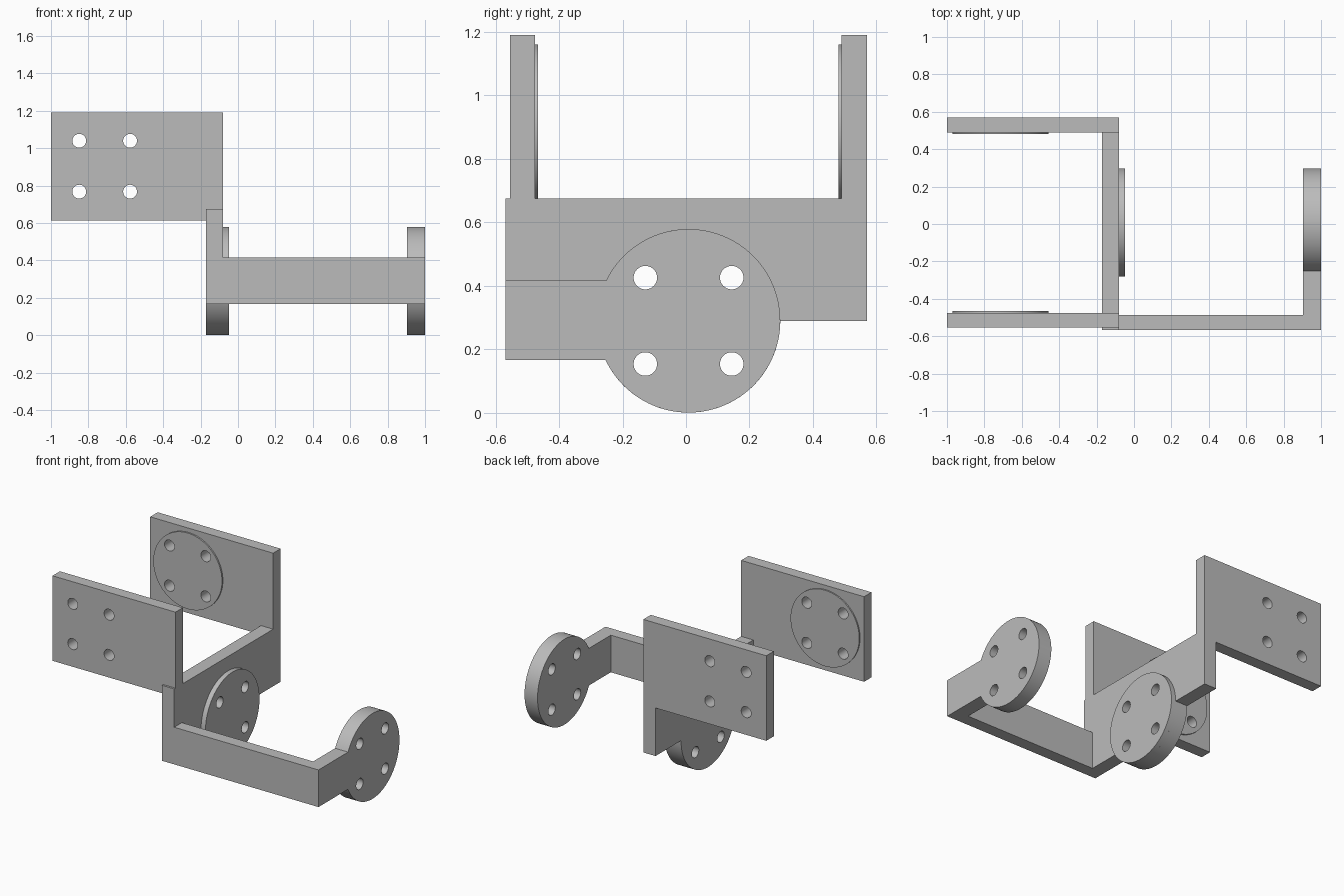
import bpy, bmesh, math

if "Cube" in bpy.data.objects:
    bpy.data.objects.remove(bpy.data.objects["Cube"], do_unlink=True)

grey = bpy.data.materials.new("plain grey")
grey.use_nodes = True
grey.diffuse_color = (0.5, 0.5, 0.5, 1)
grey.node_tree.nodes["Principled BSDF"].inputs["Base Color"].default_value = grey.diffuse_color


def arc(center, radius, start=0, end=360, steps=96):
    """Points along an arc, angles in degrees."""
    count = steps if end - start == 360 else steps + 1
    angles = [math.radians(start + (end - start) * i / steps) for i in range(count)]
    return [(center[0] + radius * math.cos(a), center[1] + radius * math.sin(a)) for a in angles]


def extrude(name, profiles, axis, low, high):
    """Solid made from profiles in the yz plane (axis x) or xz plane (axis y)."""
    bm = bmesh.new()
    for profile in profiles:
        rings = []
        for d in (low, high):
            rings.append([bm.verts.new((d, u, v) if axis == "x" else (u, d, v)) for u, v in profile])
        bm.faces.new(rings[0])
        bm.faces.new(rings[1])
        n = len(profile)
        for i in range(n):
            j = (i + 1) % n
            bm.faces.new((rings[0][i], rings[0][j], rings[1][j], rings[1][i]))
    bmesh.ops.recalc_face_normals(bm, faces=bm.faces)
    mesh = bpy.data.meshes.new(name)
    bm.to_mesh(mesh)
    bm.free()
    mesh.materials.append(grey)
    obj = bpy.data.objects.new(name, mesh)
    bpy.context.collection.objects.link(obj)
    return obj


def drill(obj, center, axis):
    """Cut the square pattern of four screw holes."""
    holes = [arc((center[0] + s * PITCH, center[1] + t * PITCH), 0.037, steps=40)
             for s in (-1, 1) for t in (-1, 1)]
    cutter = extrude("hole_cutter", holes, axis, -2, 2)
    cutter.hide_render = True
    mod = obj.modifiers.new("holes", "BOOLEAN")
    mod.operation = "DIFFERENCE"
    mod.solver = "EXACT"
    mod.object = cutter
    finish(obj, "holes")
    bpy.data.objects.remove(cutter, do_unlink=True)


def finish(obj, modifier=None):
    bpy.ops.object.select_all(action="DESELECT")
    obj.select_set(True)
    bpy.context.view_layer.objects.active = obj
    if modifier:
        bpy.ops.object.modifier_apply(modifier=modifier)
    bpy.ops.object.shade_smooth_by_angle(angle=math.radians(30))


PITCH = 0.136
HUB, HUB_R = (0.008, 0.29), 0.289
PAD = (-0.713, 0.904)
FRONT, BACK = -0.568, 0.57
ARM_LOW, ARM_HIGH = 0.166, 0.417
PANEL_TOP = 0.676
PANEL_X = (-0.171, -0.08)
low_angle = 180 - math.degrees(math.asin((ARM_LOW - HUB[1]) / HUB_R))
high_angle = 540 - math.degrees(math.asin((ARM_HIGH - HUB[1]) / HUB_R))

# Cross panel with the lower half of its round mount
panel = extrude("cross_panel", [[(FRONT, ARM_LOW)] + arc(HUB, HUB_R, low_angle, 360)
                + [(BACK, HUB[1]), (BACK, PANEL_TOP), (FRONT, PANEL_TOP)]], "x", *PANEL_X)
drill(panel, HUB, "x")

# Raised round face on the cross panel
hub = extrude("panel_round_mount", [arc(HUB, HUB_R)], "x", PANEL_X[1], -0.047)
drill(hub, HUB, "x")

# Long lower arm and the round mount at its end
arm = extrude("lower_arm", [[(FRONT, ARM_LOW), (-0.486, ARM_LOW), (-0.486, ARM_HIGH), (FRONT, ARM_HIGH)]],
              "x", PANEL_X[1], 0.903)
finish(arm)
end = extrude("arm_end_mount", [[(FRONT, ARM_LOW)] + arc(HUB, HUB_R, low_angle, high_angle)
              + [(FRONT, ARM_HIGH)]], "x", 0.903, 1)
drill(end, HUB, "x")

# Upright side plates, notched over the cross panel, with thin round pads
plate_profile = [(-1, 0.615), (PANEL_X[0], 0.615), (PANEL_X[0], PANEL_TOP),
                 (PANEL_X[1], PANEL_TOP), (PANEL_X[1], 1.19), (-1, 1.19)]
for side, outer, inner, pad in (("front", -0.554, -0.475, -0.466), ("back", BACK, 0.49, 0.48)):
    plate = extrude(side + "_plate", [plate_profile], "y", outer, inner)
    drill(plate, PAD, "y")
    disc = extrude(side + "_plate_pad", [arc(PAD, 0.257)], "y", inner, pad)
    drill(disc, PAD, "y")
